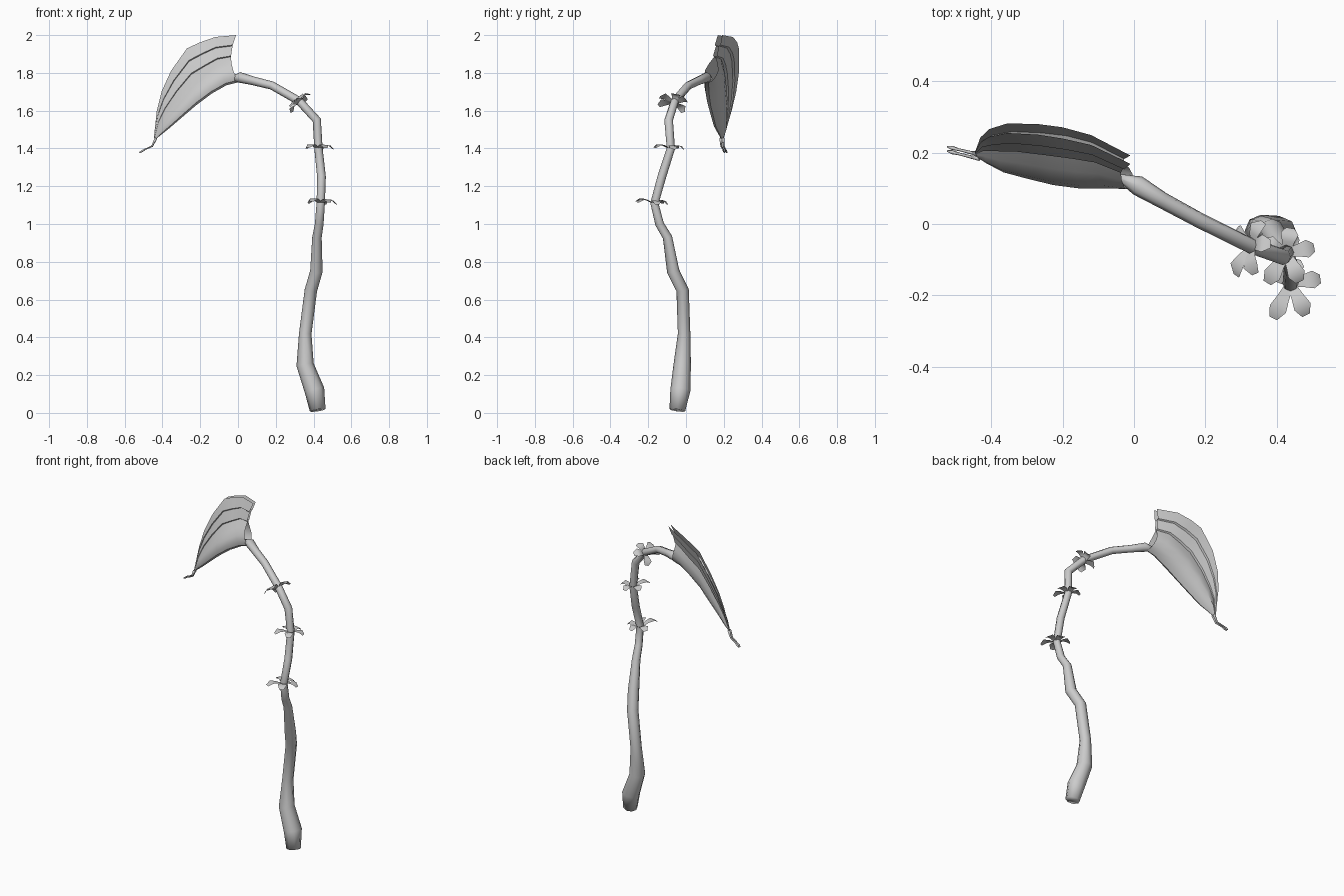
import bpy, bmesh, math
from mathutils import Vector

cube = bpy.data.objects.get("Cube")
if cube:
    bpy.data.objects.remove(cube, do_unlink=True)

grey = bpy.data.materials.new("light_grey")
grey.use_nodes = True
grey.diffuse_color = (0.6, 0.6, 0.6, 1)
grey.node_tree.nodes["Principled BSDF"].inputs["Base Color"].default_value = (0.6, 0.6, 0.6, 1)


def finish(bm, name, angle):
    mesh = bpy.data.meshes.new(name)
    bm.to_mesh(mesh)
    bm.free()
    mesh.materials.append(grey)
    obj = bpy.data.objects.new(name, mesh)
    bpy.context.collection.objects.link(obj)
    bpy.ops.object.select_all(action='DESELECT')
    obj.select_set(True)
    bpy.context.view_layer.objects.active = obj
    bpy.ops.object.shade_smooth_by_angle(angle=math.radians(angle))


def tube(name, path, sides):
    """Loft rings along rows of x, y, z, radius."""
    bm = bmesh.new()
    pts = [Vector(p[:3]) for p in path]
    rings = []
    for i, p in enumerate(pts):
        t = (pts[min(i + 1, len(pts) - 1)] - pts[max(i - 1, 0)]).normalized()
        a = t.cross(Vector((0, 1, 0))).normalized()
        b = a.cross(t)
        rings.append([bm.verts.new(p + path[i][3] * (a * math.cos(k * math.tau / sides)
                      + b * math.sin(k * math.tau / sides))) for k in range(sides)])
    for lo, hi in zip(rings, rings[1:]):
        for k in range(sides):
            n = (k + 1) % sides
            bm.faces.new((lo[k], lo[n], hi[n], hi[k]))
    bm.faces.new(rings[0])
    bm.faces.new(rings[-1])
    bmesh.ops.recalc_face_normals(bm, faces=bm.faces)
    finish(bm, name, 120)


# Winding stem, thick at the foot and arching over to the pod
tube("stem", [
    (.422, -.046, .014, .042), (.405, -.03, .12, .053), (.355, -.02, .255, .046),
    (.356, -.01, .42, .033), (.386, -.018, .65, .033), (.415, -.068, .75, .033),
    (.418, -.098, .93, .025), (.43, -.14, 1.0, .023), (.438, -.167, 1.11, .022),
    (.442, -.128, 1.25, .023), (.426, -.08, 1.4, .022), (.417, -.092, 1.55, .023),
    (.325, -.06, 1.65, .022), (.18, .012, 1.733, .022), (.08, .066, 1.758, .023),
    (.01, .108, 1.776, .028), (-.05, .135, 1.77, .006)], 8)

# Pod: two thin shells with a bulging belly, rising into stepped, nearly touching crests
KEEL = [(0, .12, 1.75), (-.06, .12, 1.735), (-.14, .122, 1.69), (-.22, .13, 1.63),
        (-.29, .145, 1.57), (-.36, .16, 1.51), (-.41, .18, 1.47), (-.44, .19, 1.445)]
RIM = [(-.01, .18, 2.0), (-.12, .235, 1.99), (-.2, .255, 1.962), (-.27, .265, 1.93),
       (-.355, .268, 1.81), (-.405, .255, 1.7), (-.43, .235, 1.6), (-.445, .2, 1.46)]
ACROSS = [0, .04, .12, .25, .4, .54, .56, .77, .79, 1]
BULGE = [0, .6, 1, 1.2, .75, .1, .35, .25, .5, .4]


def shell(name, side):
    bm = bmesh.new()
    grid = []
    last = len(KEEL) - 1
    for i, (k, r) in enumerate(zip(KEEL, RIM)):
        k, r = Vector(k), Vector(r)
        width = .036 * min(1, .7 + i * .15) * (1 - (i / last) ** 3) + .004
        row = []
        for f, b in zip(ACROSS, BULGE):
            p = k.lerp(r, f)
            p.y += side * width * b
            # Concave free edge beside the stem
            p.x -= .032 * math.sin(math.pi * f) * max(0, 1 - i / 2)
            row.append(bm.verts.new(p))
        grid.append(row)
    for a, c in zip(grid, grid[1:]):
        for j in range(len(ACROSS) - 1):
            face = [a[j], c[j], c[j + 1], a[j + 1]]
            bm.faces.new(face if side > 0 else face[::-1])
    finish(bm, name, 38)


for label, side in (("front", -1), ("back", 1)):
    shell("pod_" + label + "_shell", side)
    # Fine tendril at the pod tip
    dy = side * .006
    tube("tendril_" + label, [
        (-.435, .19 + dy, 1.455, .008), (-.455, .193 + dy, 1.412, .005),
        (-.49, .202 + dy, 1.397, .004), (-.51, .207 + dy, 1.385, .006),
        (-.522, .21 + dy, 1.378, .003)], 5)


def whorl(name, centre, axis, petals):
    """Ring of arched, blunt leaflets; petals are (angle, length)."""
    bm = bmesh.new()
    turn = Vector((0, 0, 1)).rotation_difference(Vector(axis))
    outline = [(.15, .013, -.004), (.45, .018, .008), (.75, .025, .012), (1, .012, -.006)]
    for angle, length in petals:
        a = math.radians(angle)
        out = Vector((math.cos(a), math.sin(a), 0))
        across = Vector((-out.y, out.x, 0))
        previous = None
        for f, half, lift in outline:
            mid = out * f * length + Vector((0, 0, lift))
            pair = [bm.verts.new(Vector(centre) + turn @ (mid + across * s * half))
                    for s in (-1, 1)]
            if previous:
                bm.faces.new((previous[0], pair[0], pair[1], previous[1]))
            previous = pair
    finish(bm, name, 60)


# Three whorls of leaflets up the stem
whorl("lower_whorl", (.438, -.165, 1.115), (.05, .08, 1),
      [(-116, .11), (-64, .1), (8, .085), (75, .07), (150, .075)])
whorl("middle_whorl", (.426, -.08, 1.405), (.03, .06, 1),
      [(-122, .1), (-65, .09), (10, .08), (80, .07), (155, .07)])
whorl("upper_whorl", (.325, -.06, 1.645), (-.65, .2, .75),
      [(-120, .095), (-75, .085), (0, .07), (60, .075), (140, .08)])
